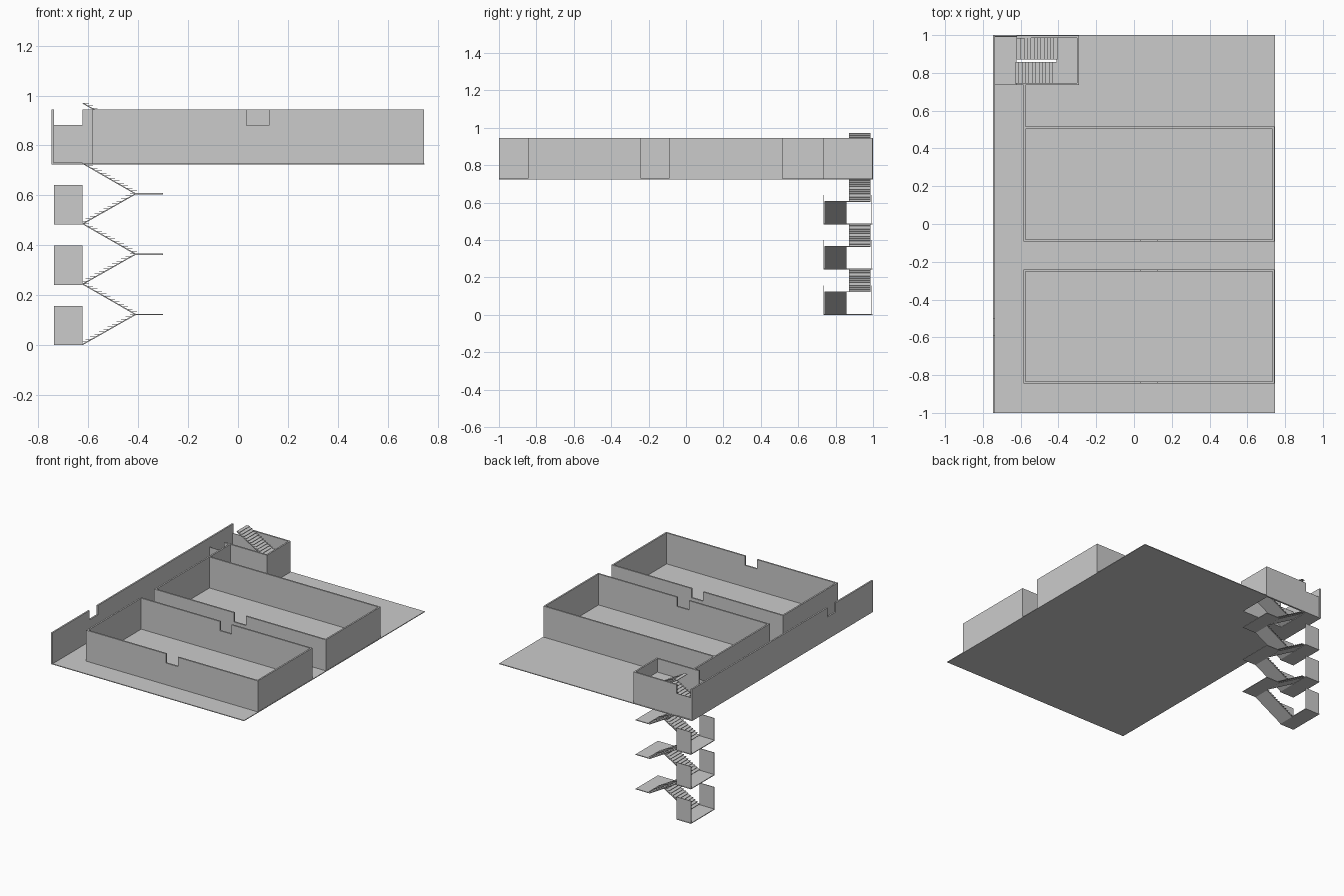
import bpy, bmesh
from mathutils import Vector

if "Cube" in bpy.data.objects:
    bpy.data.objects.remove(bpy.data.objects["Cube"])

T = 0.011            # wall thickness
P = 0.005            # thin plate thickness
Z0, Z1 = 0.728, 0.945
STOREY = 0.2415


def make(name, bm):
    bmesh.ops.recalc_face_normals(bm, faces=bm.faces[:])
    me = bpy.data.meshes.new(name)
    bm.to_mesh(me)
    bm.free()
    ob = bpy.data.objects.new(name, me)
    bpy.context.collection.objects.link(ob)
    return ob


def add_prism(bm, pts, offset):
    f = bm.faces.new([bm.verts.new(p) for p in pts])
    r = bmesh.ops.extrude_face_region(bm, geom=[f])
    vs = [g for g in r['geom'] if isinstance(g, bmesh.types.BMVert)]
    bmesh.ops.translate(bm, verts=vs, vec=Vector(offset))


def add_box(bm, x0, x1, y0, y1, z0, z1):
    add_prism(bm, [(x0, y0, z0), (x1, y0, z0), (x1, y1, z0), (x0, y1, z0)],
              (0, 0, z1 - z0))


def boxes(name, *dims):
    bm = bmesh.new()
    for d in dims:
        add_box(bm, *d)
    return make(name, bm)


def notched(a, b, n0, n1):
    """Wall outline with a notch in its top edge."""
    zn = 0.88
    return [(a, Z0), (b, Z0), (b, Z1), (n1, Z1), (n1, zn), (n0, zn), (n0, Z1), (a, Z1)]


# floor slab with the stairwell opening
HX0, HX1, HY0, HY1 = -0.623, -0.30, 0.748, 0.988
boxes("floor_slab",
      (-0.747, 0.747, -1, HY0, Z0 - P, Z0),
      (-0.747, HX0, HY0, 1, Z0 - P, Z0),
      (HX1, 0.747, HY0, 1, Z0 - P, Z0),
      (HX0, HX1, HY1, 1, Z0 - P, Z0))

# long left wall
bm = bmesh.new()
add_prism(bm, [(-0.747, y, z) for y, z in notched(-1, 1, -0.59, -0.50)], (T, 0, 0))
make("left_wall", bm)


# two rooms
def room(name, y0, y1, back_notch):
    x0, x1 = -0.585, 0.745
    bm = bmesh.new()
    outline = notched(x0, x1, 0.035, 0.125)
    plain = [(x0, Z0), (x1, Z0), (x1, Z1), (x0, Z1)]
    add_prism(bm, [(x, y0, z) for x, z in outline], (0, T, 0))
    add_prism(bm, [(x, y1 - T, z) for x, z in (outline if back_notch else plain)], (0, T, 0))
    for x in (x0, x1 - T):
        add_box(bm, x, x + T, y0 + T, y1 - T, Z0, Z1)
    make(name, bm)


room("front_room_walls", -0.845, -0.24, True)
room("back_room_walls", -0.092, 0.515, False)

# wall joining the back room to the stairwell
boxes("linking_wall", (-0.585, -0.585 + T, 0.515, 0.735, Z0, Z1))

# stairwell walls, open on the left
boxes("stairwell_walls",
      (-0.623, -0.29, 0.735, 0.735 + T, Z0, Z1),
      (-0.29 - T, -0.29, 0.735 + T, 0.997 - T, Z0, Z1),
      (-0.623, -0.29, 0.997 - T, 0.997, Z0, Z1))


# flight: sloping plate with thin treads
def flight(name, xa, xb, y0, y1, z, steps=12):
    h = STOREY / 2
    bm = bmesh.new()
    add_prism(bm, [(xa, y0, z - P), (xb, y0, z + h - P), (xb, y0, z + h), (xa, y0, z)],
              (0, y1 - y0, 0))
    run = (xb - xa) / steps
    for i in range(steps):
        a, b = sorted((xa + run * (i - 0.3), xa + run * (i + 1.15)))
        zt = z + h * (i + 1) / steps
        add_box(bm, a, b, y0, y1, zt - 0.002, zt)
    make(name, bm)


# four storeys of stairs
for k in range(4):
    z = 0.005 + k * STOREY
    zm = z + STOREY / 2
    if k < 3:
        boxes(f"floor_landing_{k}", (-0.737, -0.623, 0.735, 0.997, z - P, z))
    boxes(f"landing_panels_{k}",
          (-0.736, -0.623, 0.735, 0.739, z, z + 0.153),
          (-0.736, -0.623, 0.991, 0.995, z, z + 0.153))
    flight(f"lower_flight_{k}", -0.623, -0.41, 0.741, 0.858, z)
    boxes(f"half_landing_{k}", (-0.41, -0.301, 0.741, 0.986, zm - P, zm))
    flight(f"upper_flight_{k}", -0.41, -0.62, 0.872, 0.986, zm)
